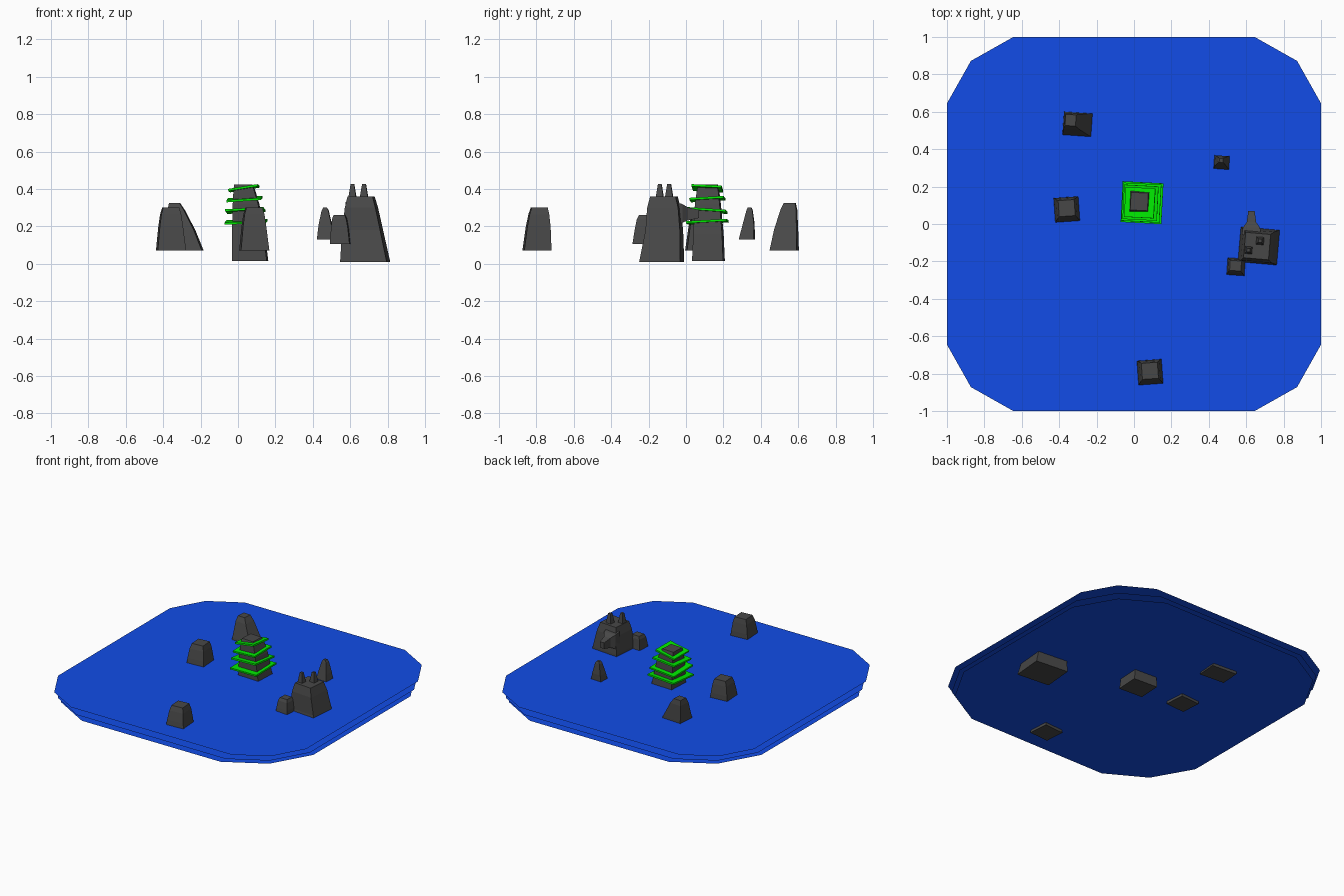
import bpy, bmesh, math
from mathutils import Matrix, Vector

if "Cube" in bpy.data.objects:
    bpy.data.objects.remove(bpy.data.objects["Cube"])


def material(name, color):
    m = bpy.data.materials.new(name)
    m.diffuse_color = (*color, 1)
    m.use_nodes = True
    m.node_tree.nodes["Principled BSDF"].inputs["Base Color"].default_value = m.diffuse_color
    return m


BLUE = material("sea blue", (0.006, 0.073, 0.80))
GREY = material("rock grey", (0.064, 0.064, 0.064))
GREEN = material("path green", (0.0, 0.80, 0.0))


def finish(name, bm, mat):
    mesh = bpy.data.meshes.new(name)
    bmesh.ops.recalc_face_normals(bm, faces=bm.faces)
    bm.to_mesh(mesh)
    bm.free()
    mesh.materials.append(mat)
    ob = bpy.data.objects.new(name, mesh)
    bpy.context.collection.objects.link(ob)
    return ob


def rock(name, levels, yaw=0.0):
    """Tapered four-sided loft; each level is (z, centre x, centre y, half x, half y)."""
    bm = bmesh.new()
    rings = []
    rot = Matrix.Rotation(math.radians(yaw), 3, 'Z')
    for z, cx, cy, hx, hy in levels:
        rings.append([bm.verts.new(Vector((cx, cy, z)) + rot @ Vector((sx * hx, sy * hy, 0)))
                      for sx, sy in ((-1, -1), (1, -1), (1, 1), (-1, 1))])
    for a, b in zip(rings, rings[1:]):
        for i in range(4):
            j = (i + 1) % 4
            bm.faces.new((a[i], a[j], b[j], b[i]))
    bm.faces.new(rings[0][::-1])
    bm.faces.new(rings[-1])
    return finish(name, bm, GREY)


# Sea: stacked paper-thin sheets with clipped corners
def sea(name, z, side, corner):
    bm = bmesh.new()
    pts = []
    for q in range(4):
        c, s = round(math.cos(q * math.pi / 2)), round(math.sin(q * math.pi / 2))
        for x, y in ((1, side), (corner, corner), (side, 1)):
            pts.append(bm.verts.new((x * c - y * s, x * s + y * c, z)))
    bm.faces.new(pts)
    return finish(name, bm, BLUE)


sea("sea_surface", 0.165, 0.645, 0.872)
sea("sea_middle", 0.122, 0.60, 0.855)
sea("sea_bottom", 0.09, 0.56, 0.84)

# Two matching block rocks
for name, x, y in (("front_rock", 0.085, -0.79), ("left_rock", -0.36, 0.08)):
    rock(name, [(0.07, x + 0.002, y - 0.007, 0.076, 0.073),
                (0.20, x, y, 0.062, 0.062),
                (0.265, x, y + 0.003, 0.053, 0.052),
                (0.30, x, y + 0.005, 0.043, 0.043)], 4)

# Leaning rock at the back
rock("leaning_rock", [(0.07, -0.285, 0.525, 0.097, 0.072),
                      (0.18, -0.305, 0.535, 0.073, 0.060),
                      (0.29, -0.331, 0.55, 0.043, 0.042),
                      (0.325, -0.339, 0.555, 0.028, 0.030)], -4)

# Small pointed rock and small block rock
rock("pointed_rock", [(0.13, 0.47, 0.325, 0.046, 0.04),
                      (0.21, 0.467, 0.335, 0.034, 0.03),
                      (0.285, 0.466, 0.34, 0.018, 0.016),
                      (0.30, 0.466, 0.34, 0.010, 0.010)], -4)
rock("small_rock", [(0.105, 0.547, -0.23, 0.053, 0.053),
                    (0.19, 0.545, -0.228, 0.045, 0.042),
                    (0.24, 0.543, -0.225, 0.038, 0.035),
                    (0.26, 0.543, -0.223, 0.030, 0.027)], -4)

# Large castle-like rock with two spires
rock("large_rock", [(0.01, 0.680, -0.13, 0.125, 0.110),
                    (0.18, 0.666, -0.116, 0.102, 0.092),
                    (0.30, 0.660, -0.118, 0.082, 0.083),
                    (0.36, 0.658, -0.118, 0.067, 0.068)], -5)
for name, x, y, h in (("left_spire", 0.612, -0.14, 0.020), ("right_spire", 0.674, -0.09, 0.021)):
    rock(name, [(0.33, x, y, h + 0.004, h + 0.004),
                (0.41, x, y, h * 0.6, h * 0.6),
                (0.428, x, y, h * 0.45, h * 0.45)], -5)

# Sideways spike on the back of the large rock, lofted upward then laid along +y
spike = rock("side_spike", [(-0.04, 0, 0, 0.052, 0.060),
                            (0.0, 0, 0, 0.046, 0.050),
                            (0.03, 0, 0.003, 0.025, 0.035),
                            (0.09, 0, 0.003, 0.017, 0.022)])
spike.data.transform(Matrix.Translation((0.628, -0.02, 0.27)) @ Matrix.Rotation(-math.pi / 2, 4, 'X'))

# Central tower rock
rock("tower_rock", [(0.015, 0.065, 0.12, 0.093, 0.083),
                    (0.16, 0.056, 0.12, 0.084, 0.077),
                    (0.32, 0.043, 0.117, 0.068, 0.066),
                    (0.40, 0.033, 0.118, 0.054, 0.056),
                    (0.425, 0.028, 0.120, 0.046, 0.047)], -3)

# Green square ledges ringing the tower, each slightly tilted
LEDGES = [(0.225, 0.109, -2, 3), (0.285, 0.102, -3, -4), (0.346, 0.092, -4, 3), (0.404, 0.080, -9, -3)]
for n, (z, half, tilt_y, tilt_x) in enumerate(LEDGES):
    bm = bmesh.new()
    inner = half - 0.045
    loops = []
    for h, dz in ((half, 0), (half, 0.012), (inner, 0.012), (inner, 0)):
        loops.append([bm.verts.new((sx * h, sy * h, dz - 0.006))
                      for sx, sy in ((-1, -1), (1, -1), (1, 1), (-1, 1))])
    for k in range(4):
        a, b = loops[k], loops[(k + 1) % 4]
        for i in range(4):
            j = (i + 1) % 4
            bm.faces.new((a[i], a[j], b[j], b[i]))
    ob = finish("ledge_%d" % (n + 1), bm, GREEN)
    ob.data.transform(Matrix.Translation((0.043 - 0.004 * n, 0.114, z))
                      @ Matrix.Rotation(math.radians(tilt_y), 4, 'Y')
                      @ Matrix.Rotation(math.radians(tilt_x), 4, 'X')
                      @ Matrix.Rotation(math.radians(-3), 4, 'Z'))
